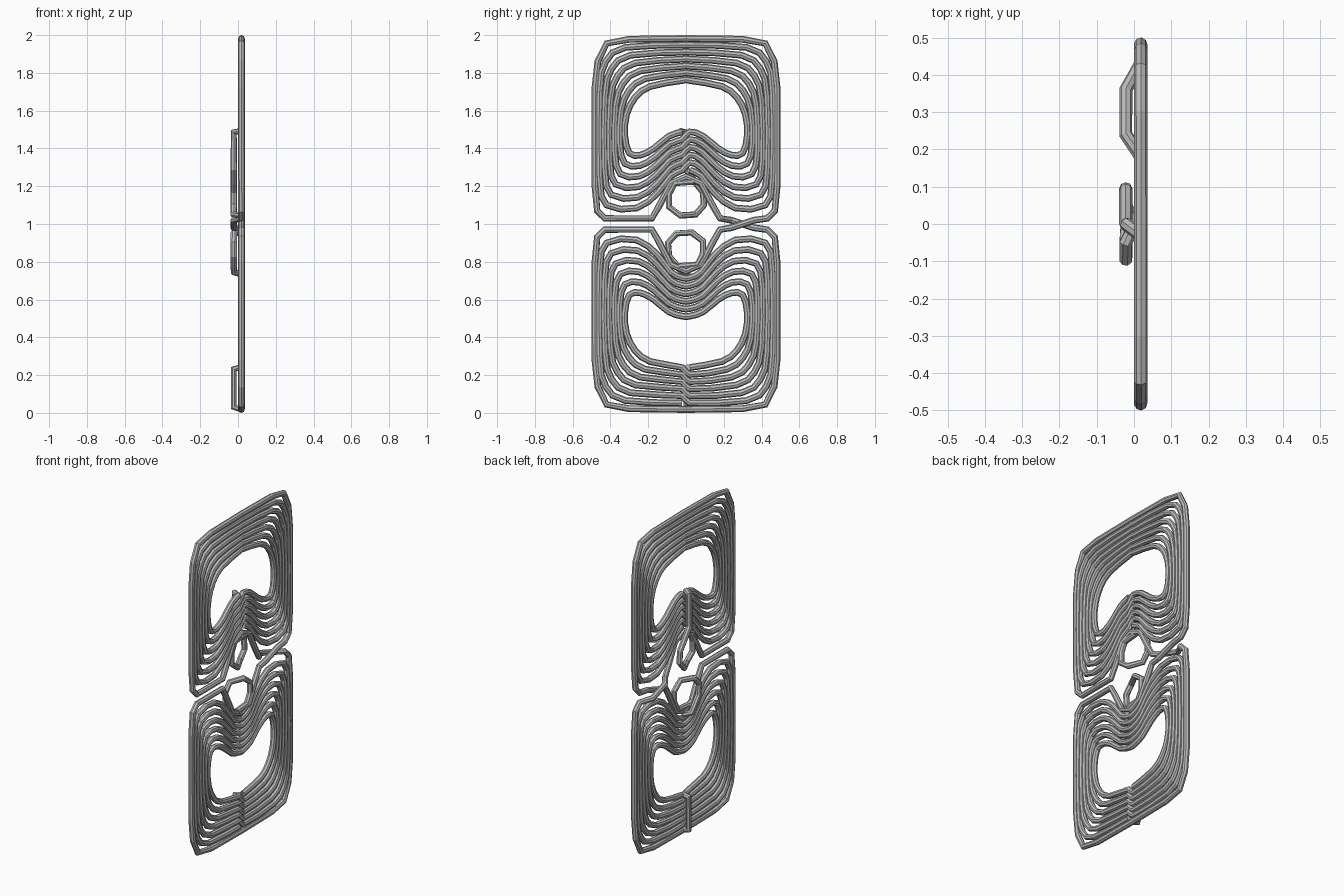
import bpy
from mathutils import Vector

cube = bpy.data.objects.get("Cube")
if cube:
    bpy.data.objects.remove(cube, do_unlink=True)

RADIUS = 0.018
FLAT, RAISED = 0.018, -0.022      # the two layers of wire, along x
TURNS = 6
GREY = (0.5, 0.5, 0.5, 1)

grey = bpy.data.materials.new("wire_grey")
grey.use_nodes = True
grey.diffuse_color = GREY
grey.node_tree.nodes["Principled BSDF"].inputs["Base Color"].default_value = GREY


def rounded(points, steps=2):
    """Catmull-Rom subdivision of an open path."""
    pts = [Vector(p) for p in points]
    pts = [pts[0]] + pts + [pts[-1]]
    out = []
    for a, b, c, d in zip(pts, pts[1:], pts[2:], pts[3:]):
        for i in range(steps):
            t = i / steps
            out.append(0.5 * (2 * b + (c - a) * t + (2 * a - 5 * b + 4 * c - d) * t ** 2
                              + (3 * b - a - 3 * c + d) * t ** 3))
    return out + [pts[-1]]


def wire(name, points, cyclic=False):
    """Eight-sided tube along a path, turned into a mesh."""
    curve = bpy.data.curves.new(name, 'CURVE')
    curve.dimensions = '3D'
    curve.bevel_depth = RADIUS
    curve.bevel_resolution = 2
    curve.use_fill_caps = True
    spline = curve.splines.new('POLY')
    spline.points.add(len(points) - 1)
    for sp, p in zip(spline.points, points):
        sp.co = (*p, 1)
    spline.use_cyclic_u = cyclic
    spline.use_smooth = False
    obj = bpy.data.objects.new(name, curve)
    bpy.context.collection.objects.link(obj)
    curve.materials.append(grey)
    bpy.ops.object.select_all(action='DESELECT')
    obj.select_set(True)
    bpy.context.view_layer.objects.active = obj
    bpy.ops.object.convert(target='MESH')


def at(layer, pts):
    return [(layer, y, z) for y, z in pts]


def flip_y(pts):
    return [(y * -1, z) for y, z in pts]


def flip_z(pts):
    return [(y, 2 - z) for y, z in pts]


# Half outlines of the upper coil, from the arch round to the top (y, z)
inner = [(0.02, 1.488), (0.09, 1.465), (0.17, 1.40), (0.24, 1.365), (0.30, 1.375),
         (0.325, 1.47), (0.315, 1.58), (0.27, 1.67), (0.19, 1.728), (0.02, 1.76)]
second = [(0.02, 1.285), (0.08, 1.255), (0.15, 1.165), (0.26, 1.085), (0.42, 1.10),
          (0.457, 1.25), (0.457, 1.70), (0.425, 1.86), (0.32, 1.935), (0.02, 1.947)]
outer = [(0, 1.25), (0.08, 1.215), (0.14, 1.10), (0.18, 1.03), (0.43, 1.03), (0.47, 1.07),
         (0.482, 1.2), (0.482, 1.72), (0.467, 1.86), (0.42, 1.956), (0.30, 1.978), (0, 1.982)]


def turn(k):
    f = k / (TURNS - 1)
    return [tuple(Vector(a).lerp(Vector(b), f)) for a, b in zip(second, inner)]


# Nested spirals: the upper steps inward at its arch, the lower at its base
upper, lower = [], []
for k in range(TURNS):
    half = turn(k)
    upper += half + flip_y(half)[::-1]
    lower += flip_y(half)[::-1] + half
wire("upper_coil", rounded(at(FLAT, upper)))
wire("lower_coil", rounded(at(FLAT, flip_z(lower))))

# Outermost turn of both coils: one figure-eight wire crossing itself
loop = outer[4:] + flip_y(outer)[-2::-1] + outer[1:4]
cross = [(0.24, 1.02), (0.36, 0.98)]
wire("outer_loop", at(FLAT, loop) + at(RAISED, cross)
     + at(FLAT, flip_z(loop)) + at(FLAT, flip_z(cross)), cyclic=True)

# Tilted terminal rings with their raised leads
ring_raised = [(0.05, 1.22), (0.09, 1.17), (0.095, 1.10), (0.05, 1.05)]
ring_flat = [(-0.03, 1.045), (-0.09, 1.09), (-0.09, 1.16), (-0.06, 1.215), (0.04, 1.225)]
wire("upper_terminal", at(FLAT, [(-0.03, 1.49)])
     + at(RAISED, [(0, 1.487), (0, 1.29)] + ring_raised) + at(FLAT, ring_flat))
wire("lower_terminal", at(FLAT, [(0.01, 0.735)])
     + at(RAISED, [(-0.02, 0.745)] + flip_y(flip_z(ring_raised)))
     + at(FLAT, flip_y(flip_z(ring_flat))))

# Bridge under the lower turns, from the innermost turn to the outermost
wire("lower_bridge", at(FLAT, [(0.01, 0.24)]) + at(RAISED, [(0.005, 0.232), (0.005, 0.03)])
     + at(FLAT, [(0, 0.02)]))
